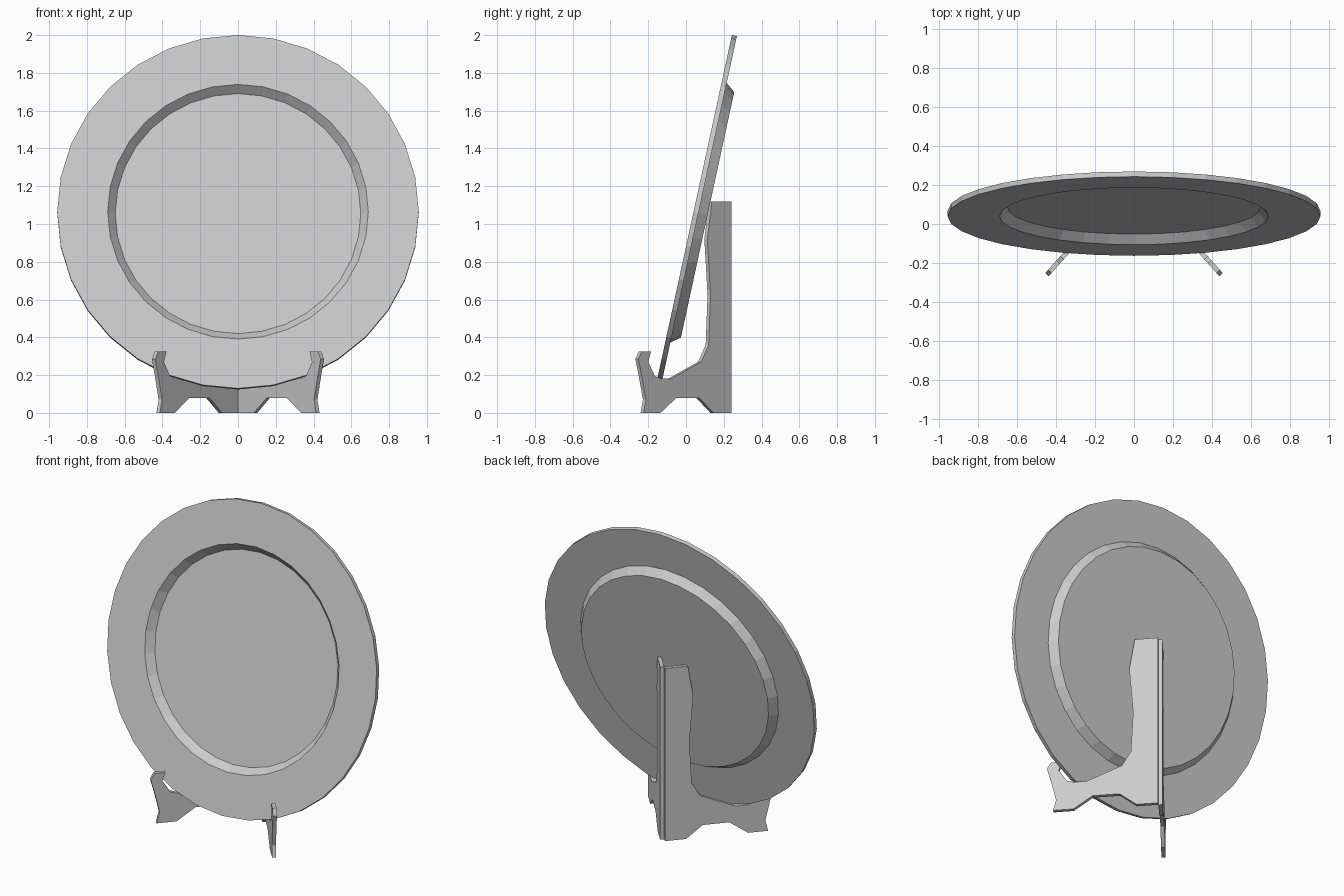
import bpy, bmesh, math
from mathutils import Vector, Matrix

if "Cube" in bpy.data.objects:
    bpy.data.objects.remove(bpy.data.objects["Cube"])


def add_object(name, bm):
    bmesh.ops.recalc_face_normals(bm, faces=bm.faces)
    mesh = bpy.data.meshes.new(name)
    bm.to_mesh(mesh)
    bm.free()
    obj = bpy.data.objects.new(name, mesh)
    bpy.context.collection.objects.link(obj)
    return obj


# Plate: turned profile (radius, depth towards the back), leaning back
SIDES = 32
profile = [(0.65, 0.047), (0.69, 0), (0.957, 0), (0.957, 0.027),
           (0.703, 0.027), (0.665, 0.076)]
bm = bmesh.new()
rings = []
for r, h in profile:
    rings.append([bm.verts.new((r * math.cos(2 * math.pi * i / SIDES),
                                r * math.sin(2 * math.pi * i / SIDES), h))
                  for i in range(SIDES)])
for a, b in zip(rings, rings[1:]):
    for i in range(SIDES):
        j = (i + 1) % SIDES
        bm.faces.new((a[i], a[j], b[j], b[i]))
bm.faces.new(rings[0])
bm.faces.new(rings[-1])
plate = add_object("plate", bm)
plate.matrix_world = (Matrix.Translation((0, 0.04, 1.065))
                      @ Matrix.Rotation(-math.radians(90 + 12.25), 4, 'X'))

# Stand: one flat cut-out board per side, outline as (y, z) of the outer face
outline = [(0.24, 0), (0.24, 1.12), (0.137, 1.12), (0.113, 0.92),
           (0.13, 0.625), (0.12, 0.36), (0.08, 0.27), (-0.08, 0.18),
           (-0.135, 0.183), (-0.165, 0.195), (-0.20, 0.27), (-0.185, 0.325),
           (-0.235, 0.325), (-0.252, 0.285), (-0.235, 0.2), (-0.212, 0.07),
           (-0.225, 0), (-0.135, 0), (-0.05, 0.08), (0.07, 0.08), (0.145, 0)]
SPREAD = 0.89
inward = Vector((-1, -SPREAD, 0)).normalized() * 0.024


def stand_board(name, side):
    bm = bmesh.new()
    outer = [Vector((0.018 + (0.24 - y) * SPREAD, y, z)) for y, z in outline]
    face = bm.faces.new([bm.verts.new(p) for p in outer])
    ext = bmesh.ops.extrude_face_region(bm, geom=[face], use_keep_orig=True)
    moved = [g for g in ext["geom"] if isinstance(g, bmesh.types.BMVert)]
    bmesh.ops.translate(bm, verts=moved, vec=inward)
    for v in bm.verts:
        v.co.x *= side
    return add_object(name, bm)


stand_board("stand_board_right", 1)
stand_board("stand_board_left", -1)
